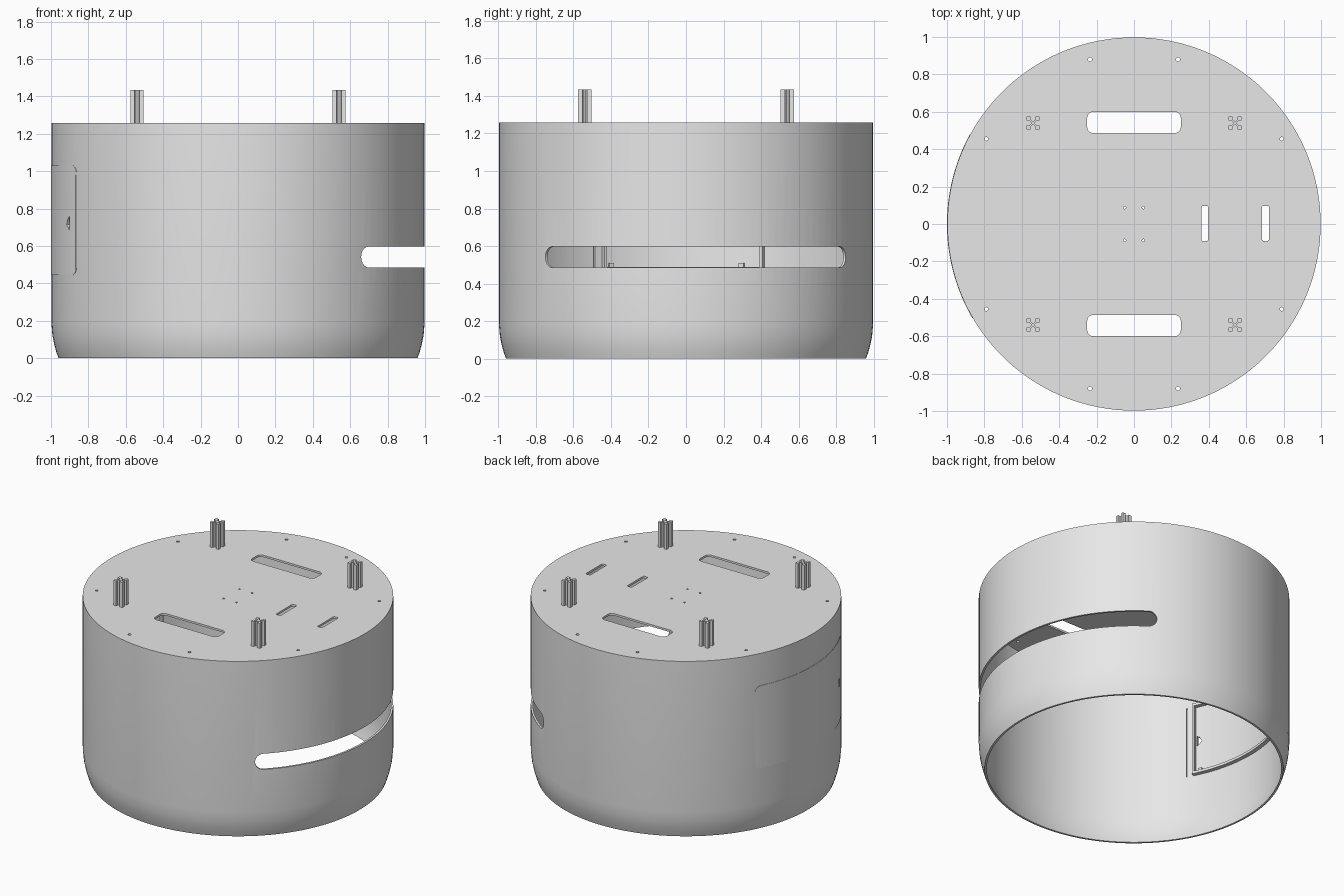
import bpy, bmesh
from math import sin, cos, radians, degrees, sqrt, pi

cube = bpy.data.objects.get("Cube")
if cube:
    bpy.data.objects.remove(cube, do_unlink=True)

R, WALL, TOP = 0.998, 0.014, 1.258
SEGMENTS = 128

grey = bpy.data.materials.new("light grey")
grey.use_nodes = True
grey.diffuse_color = (0.8, 0.8, 0.8, 1)
grey.node_tree.nodes["Principled BSDF"].inputs["Base Color"].default_value = (0.8, 0.8, 0.8, 1)


def finish(name, bm):
    bmesh.ops.recalc_face_normals(bm, faces=bm.faces)
    mesh = bpy.data.meshes.new(name)
    bm.to_mesh(mesh)
    bm.free()
    mesh.materials.append(grey)
    obj = bpy.data.objects.new(name, mesh)
    bpy.context.collection.objects.link(obj)
    return obj


def activate(obj):
    bpy.ops.object.select_all(action='DESELECT')
    obj.select_set(True)
    bpy.context.view_layer.objects.active = obj


def smooth(obj):
    activate(obj)
    bpy.ops.object.shade_smooth_by_angle(angle=radians(30))


def loft(bm, rings):
    """Join rings of points with quads and cap both ends."""
    loops = [[bm.verts.new(p) for p in ring] for ring in rings]
    n = len(loops[0])
    for a, b in zip(loops, loops[1:]):
        for i in range(n):
            j = (i + 1) % n
            bm.faces.new((a[i], a[j], b[j], b[i]))
    bm.faces.new(loops[0][::-1])
    bm.faces.new(loops[-1])


def prism(bm, outline, z0, z1):
    loft(bm, [[(x, y, z) for x, y in outline] for z in (z0, z1)])


def arc_block(bm, a0, a1, z0, z1, r0, r1, corner=0.0):
    """Block curved round the wall, with optional rounded corners."""
    length = radians(a1 - a0)
    steps = max(2, int((a1 - a0) / 1.5))
    offsets = {length * i / steps for i in range(steps + 1)}
    if corner:
        for k in range(9):
            d = corner * (1 - cos(k * pi / 16))
            offsets |= {d, length - d}
    rings = []
    for s in sorted(offsets):
        gap = max(0, corner - min(s, length - s))
        inset = corner - sqrt(max(0, corner ** 2 - gap ** 2))
        a = radians(a0) + s
        rings.append([(r * cos(a), r * sin(a), z) for r, z in (
            (r0, z0 + inset), (r1, z0 + inset), (r1, z1 - inset), (r0, z1 - inset))])
    loft(bm, rings)


def rounded_rect(cx, cy, hx, hy, c):
    points = []
    for q, (sx, sy) in enumerate(((1, 1), (-1, 1), (-1, -1), (1, -1))):
        for k in range(7):
            a = (q + k / 6) * pi / 2
            points.append((cx + sx * (hx - c) + c * cos(a), cy + sy * (hy - c) + c * sin(a)))
    return points


def circle(cx, cy, r, n=16):
    return [(cx + r * cos(2 * pi * i / n), cy + r * sin(2 * pi * i / n)) for i in range(n)]


def cut(obj, cutter):
    activate(obj)
    mod = obj.modifiers.new("cut", 'BOOLEAN')
    mod.operation = 'DIFFERENCE'
    mod.solver = 'EXACT'
    mod.object = cutter
    bpy.ops.object.modifier_apply(modifier=mod.name)


# Housing: thin shell, open below, with a rounded-in lower edge
lower = [(0.96, 0), (0.972, 0.035), (0.983, 0.075), (0.992, 0.12), (R, 0.19)]
profile = [(R - WALL, TOP - WALL)] + [(r - WALL, z) for r, z in lower[::-1]]
profile += lower + [(R, TOP)]
bm = bmesh.new()
loft(bm, [[(x, y, z) for x, y in circle(0, 0, r, SEGMENTS)] for r, z in profile])
housing = finish("housing", bm)

# Cutter for the wall slot and the openings in the top
bm = bmesh.new()
arc_block(bm, -48.7, 58.5, 0.485, 0.597, 0.93, 1.05, 0.0555)
z0, z1 = TOP - 0.1, TOP + 0.1
for s in (-1, 1):
    prism(bm, rounded_rect(0, s * 0.543, 0.25, 0.056, 0.03), z0, z1)
    for t in (-1, 1):
        for x, y, r in ((0.235, 0.88, 0.011), (0.79, 0.455, 0.01), (0.05, 0.088, 0.007)):
            prism(bm, circle(s * x, t * y, r), z0, z1)
for x in (0.378, 0.703):
    prism(bm, rounded_rect(x, 0.003, 0.018, 0.093, 0.006), z0, z1)
opening_cutter = finish("opening_cutter", bm)
opening_cutter.hide_render = True

# Cutter for the door gap and the finger notch
bm = bmesh.new()
arc_block(bm, 209.6, 210.0, 0.47, 0.98, 0.93, 1.05)
notch = []
for r in (0.93, 1.05):
    ring = []
    for a, z in ((205.6, 0.685), (205.6, 0.757), (204.6, 0.745), (203.6, 0.715)):
        ring.append((r * cos(radians(a)), r * sin(radians(a)), z))
    notch.append(ring)
loft(bm, notch)
door_cutter = finish("door_cutter", bm)
door_cutter.hide_render = True

# Door: rounded plate slightly proud of the wall
bm = bmesh.new()
arc_block(bm, 151.3, 210.2, 0.445, 1.03, R - 0.008, 1.0, 0.045)
door = finish("door", bm)

cut(housing, opening_cutter)
cut(housing, door_cutter)
cut(door, door_cutter)
for helper in (opening_cutter, door_cutter):
    bpy.data.objects.remove(helper, do_unlink=True)
smooth(housing)
smooth(door)

# Raised frame on the inside of the door
bm = bmesh.new()
inner, outer = 0.955, 0.987
for a in (154.8, 206.2):
    arc_block(bm, a, a + 0.9, 0.47, 0.99, inner, outer)
for z in (0.47, 0.972):
    arc_block(bm, 155.2, 206.6, z, z + 0.018, inner, outer)
for a in (161.5, 203.3):
    arc_block(bm, a, a + 1.6, 0.486, 0.51, inner + 0.012, outer)
smooth(finish("door_inner_frame", bm))

# Slotted posts on the top
quarter = [(0.012, 0.005), (0.019, 0.013), (0.035, 0.013), (0.035, 0.035),
           (0.013, 0.035), (0.013, 0.019), (0.005, 0.012)]
outline = []
for k in range(4):
    for x, y in quarter:
        for _ in range(k):
            x, y = -y, x
        outline.append((x, y))
for side, sx in (("left", 1), ("right", -1)):
    for end, sy in (("front", -1), ("back", 1)):
        bm = bmesh.new()
        prism(bm, [(x + sx * 0.54, y + sy * 0.54) for x, y in outline], TOP - 0.005, 1.435)
        finish(f"{end}_{side}_post", bm)
